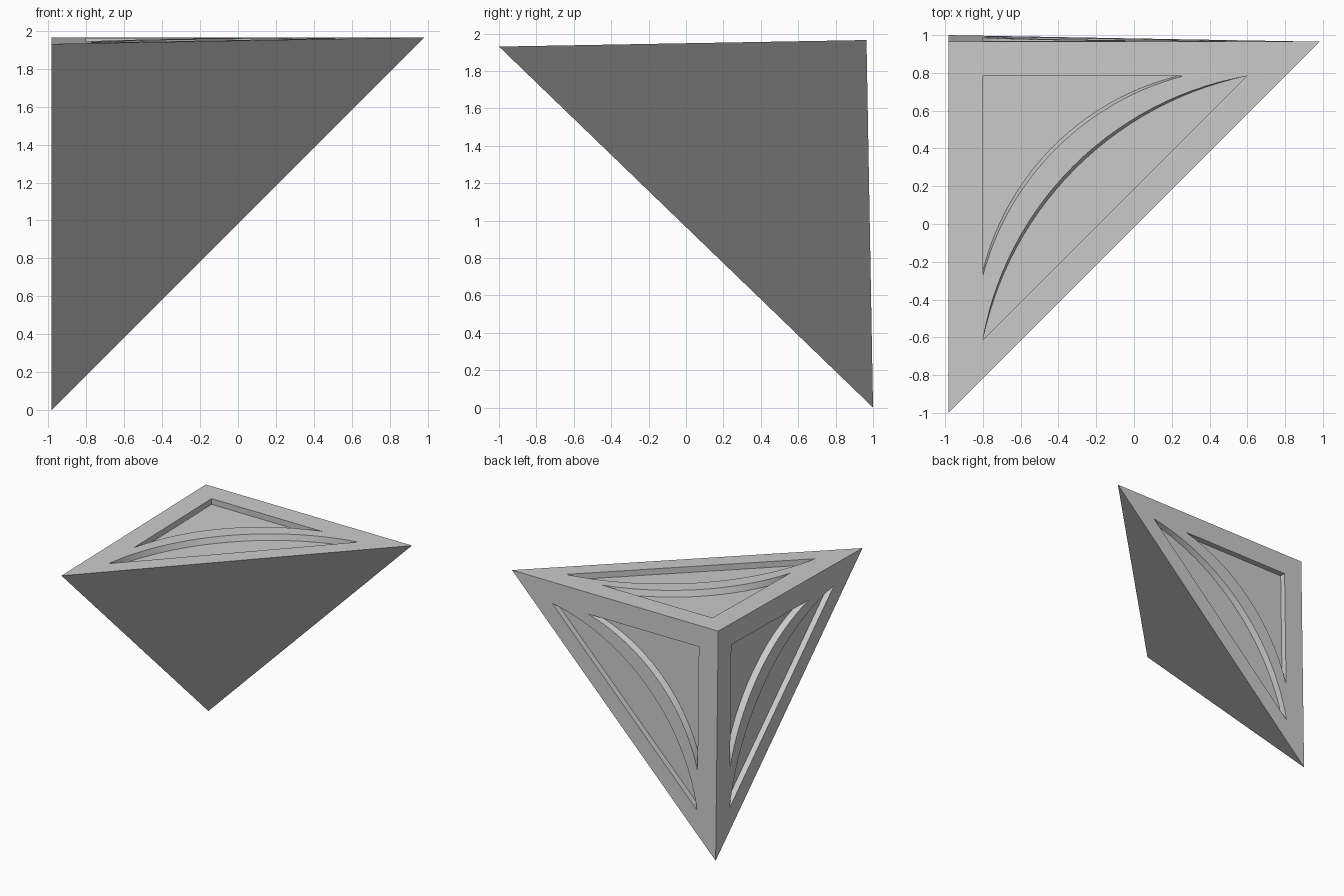
import bpy, bmesh, math
from mathutils import Vector

if "Cube" in bpy.data.objects:
    bpy.data.objects.remove(bpy.data.objects["Cube"])

L = 1.965          # length of the three square corner edges
RIM = 0.182        # frame width beside the corner edges
TIP = 1.58         # far tip of the recess along an edge
DEPTH = 0.05       # recess depth

# Corner point and its three perpendicular edge directions (tilted about x)
corner = Vector((-0.9825, 0.965, 1.965))
t = math.radians(1.02)
axes = [Vector((1, 0, 0)),
        Vector((0, -math.cos(t), -math.sin(t))),
        Vector((0, math.sin(t), -math.cos(t)))]


def to_world(p, k):
    """Face coordinates (u, v, inward) to world, for corner face k."""
    return corner + sum((axes[(k + i) % 3] * p[i] for i in range(3)), Vector())


def arc(end, mid, n=28):
    """Arc symmetric about u = v from (RIM, end) through (mid, mid) to (end, RIM)."""
    chord_mid = (RIM + end) / 2
    sag = (chord_mid - mid) * math.sqrt(2)
    half = (end - RIM) / math.sqrt(2)
    r = (half * half + sag * sag) / (2 * sag)
    c = mid + r / math.sqrt(2)
    spread = math.asin(half / r)
    return [(c + r * math.cos(a), c + r * math.sin(a))
            for a in (math.radians(225) - spread + 2 * spread * i / n
                      for i in range(n + 1))]


def add_cutter(bm, rim, floor, k):
    """Closed plug with straight top part and slightly drafted walls."""
    loops = [[bm.verts.new(to_world((u, v, w), k)) for u, v in pts]
             for pts, w in ((rim, -0.05), (rim, 0.0), (floor, DEPTH))]
    n = len(rim)
    for a, b in zip(loops, loops[1:]):
        for i in range(n):
            j = (i + 1) % n
            bm.faces.new((a[i], a[j], b[j], b[i]))
    bm.faces.new(loops[0][::-1])
    bm.faces.new(loops[-1])


def make_object(name, bm):
    bmesh.ops.recalc_face_normals(bm, faces=bm.faces[:])
    mesh = bpy.data.meshes.new(name)
    bm.to_mesh(mesh)
    bm.free()
    ob = bpy.data.objects.new(name, mesh)
    bpy.context.collection.objects.link(ob)
    return ob


# Corner tetrahedron
bm = bmesh.new()
v = [bm.verts.new(to_world(p, 0))
     for p in ((0, 0, 0), (L, 0, 0), (0, L, 0), (0, 0, L))]
for f in ((0, 1, 2), (0, 2, 3), (0, 3, 1), (1, 3, 2)):
    bm.faces.new([v[i] for i in f])
body = make_object("corner_pyramid", bm)

# Recesses either side of a raised crescent, repeated on the three corner faces
bm = bmesh.new()
for k in range(3):
    add_cutter(bm, [(RIM, RIM)] + arc(1.24, 0.568),
               [(RIM, RIM)] + arc(1.215, 0.555), k)
    add_cutter(bm, arc(TIP, 0.66), arc(TIP, 0.672), k)
cutter = make_object("recess_cutter", bm)
cutter.hide_render = True

mod = body.modifiers.new("recesses", 'BOOLEAN')
mod.operation = 'DIFFERENCE'
mod.solver = 'EXACT'
mod.object = cutter

bpy.ops.object.select_all(action='DESELECT')
body.select_set(True)
bpy.context.view_layer.objects.active = body
bpy.ops.object.modifier_apply(modifier=mod.name)
bpy.data.objects.remove(cutter, do_unlink=True)

# Smooth only the curved walls
bpy.ops.object.shade_smooth_by_angle(angle=math.radians(25))
